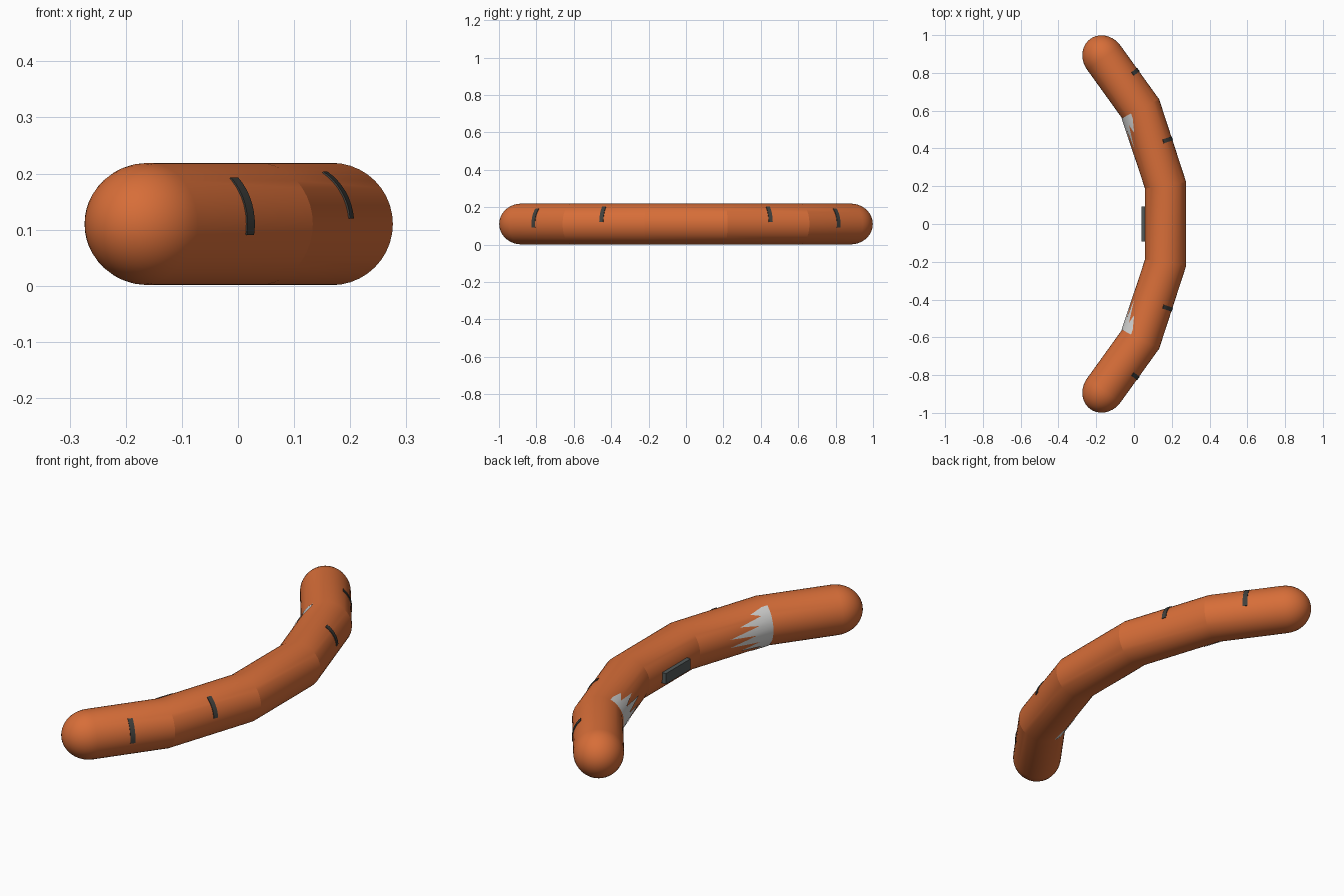
import bpy, bmesh, math
from mathutils import Vector

if "Cube" in bpy.data.objects:
    bpy.data.objects.remove(bpy.data.objects["Cube"])

R, ZC, SIDES = 0.109, 0.11, 40
# half of the bent centre line (mirrored in y)
P = [Vector((0.167, 0, ZC)), Vector((0.167, 0.205, ZC)),
     Vector((0.035, 0.61, ZC)), Vector((-0.16, 0.881, ZC))]
UP = Vector((0, 0, 1))


def material(name, rgb):
    m = bpy.data.materials.new(name)
    m.diffuse_color = (*rgb, 1)
    m.use_nodes = True
    m.node_tree.nodes["Principled BSDF"].inputs["Base Color"].default_value = m.diffuse_color
    return m


ORANGE = material("orange", (0.68, 0.155, 0.04))
WHITE = material("off_white", (0.68, 0.68, 0.67))
DARK = material("charcoal", (0.05, 0.05, 0.045))
GREY = material("slate_grey", (0.085, 0.1, 0.1))


def finish(name, bm, mat, mirror=False, angle=12):
    bmesh.ops.recalc_face_normals(bm, faces=bm.faces)
    me = bpy.data.meshes.new(name)
    bm.to_mesh(me)
    bm.free()
    ob = bpy.data.objects.new(name, me)
    bpy.context.collection.objects.link(ob)
    me.materials.append(mat)
    if mirror:
        mod = ob.modifiers.new("mirror", 'MIRROR')
        mod.use_axis = (False, True, False)
    bpy.ops.object.select_all(action='DESELECT')
    ob.select_set(True)
    bpy.context.view_layer.objects.active = ob
    bpy.ops.object.shade_smooth_by_angle(angle=math.radians(angle))
    return ob


def seg(i):
    """Direction and inward normal of a straight section."""
    d = (P[i + 1] - P[i]).normalized()
    return d, Vector((-d.y, d.x, 0))


def surf(i, s, th, r=R):
    """Surface point: s along section i from its start, th from inward side up."""
    d, n = seg(i)
    return P[i] + d * s + (n * math.cos(th) + UP * math.sin(th)) * r


def mitre(i):
    """Tangent of half the bend angle at the end of section i."""
    return math.tan(seg(i)[0].angle(seg(i + 1)[0]) / 2)


# --- bent round body with domed ends
half = []
angs = [2 * math.pi * k / SIDES for k in range(SIDES)]
for i in range(3):
    length = (P[i + 1] - P[i]).length
    t = mitre(i) if i < 2 else 0
    half.append([surf(i, length - R * math.cos(a) * t, a) for a in angs])
last = (P[3] - P[2]).length
for k in range(1, 10):
    f = k * math.pi / 20
    half.append([surf(2, last + 0.122 * math.sin(f), a, R * math.cos(f)) for a in angs])
tip = surf(2, last + 0.122, 0, 0)


def flip(v):
    return Vector((v.x, -v.y, v.z))


bm = bmesh.new()
rings = [[flip(v) for v in r] for r in reversed(half)] + half
rows = [[bm.verts.new(v) for v in r] for r in rings]
for a, b in zip(rows, rows[1:]):
    for k in range(SIDES):
        j = (k + 1) % SIDES
        bm.faces.new((a[k], a[j], b[j], b[k]))
for row, p in ((rows[0], flip(tip)), (rows[-1], tip)):
    c = bm.verts.new(p)
    for k in range(SIDES):
        bm.faces.new((row[k], row[(k + 1) % SIDES], c))
finish("curved_body", bm, ORANGE)

# --- jagged white patches on the inner side, ending at the outer bends
bm = bmesh.new()
length = (P[2] - P[1]).length
teeth = [0.03, 0.10, 0.05, 0.17, 0.07, 0.23, 0.09, 0.23, 0.07, 0.17, 0.05, 0.10, 0.03]
prev = None
N = 24
for k in range(N + 1):
    th = math.radians(-60 + 120 * k / N)
    h = k // 2
    w = teeth[h] if k % 2 == 0 else (teeth[h] + teeth[h + 1]) / 2
    end = length - R * math.cos(th) * mitre(1)
    pair = [bm.verts.new(surf(1, s, th, R + 0.0025)) for s in (end - w, end)]
    if prev:
        bm.faces.new((prev[0], prev[1], pair[1], pair[0]))
    prev = pair
finish("jagged_white_patch", bm, WHITE, True, 30)


# --- thin dark bands on the upper outer side
def band(name, i, s, lo, hi):
    bm = bmesh.new()
    prev = None
    for k in range(9):
        th = math.pi - math.radians(lo + (hi - lo) * k / 8)
        pts = [surf(i, s + o, th, r) for o, r in
               ((-0.011, R - 0.003), (-0.011, R + 0.003), (0.011, R + 0.003), (0.011, R - 0.003))]
        ring = [bm.verts.new(p) for p in pts]
        if prev:
            for j in range(4):
                m = (j + 1) % 4
                bm.faces.new((prev[j], prev[m], ring[m], ring[j]))
        else:
            bm.faces.new(ring)
        prev = ring
    bm.faces.new(prev)
    finish(name, bm, DARK, True, 30)


band("inner_dark_band", 1, 0.225, 5, 57)
band("outer_dark_band", 2, 0.175, -10, 48)

# --- small block at the middle of the inner side
bm = bmesh.new()
bmesh.ops.create_cube(bm, size=1)
for v in bm.verts:
    v.co = Vector((0.055 + v.co.x * 0.03, v.co.y * 0.185, 0.102 + v.co.z * 0.05))
finish("grip_block", bm, GREY)
